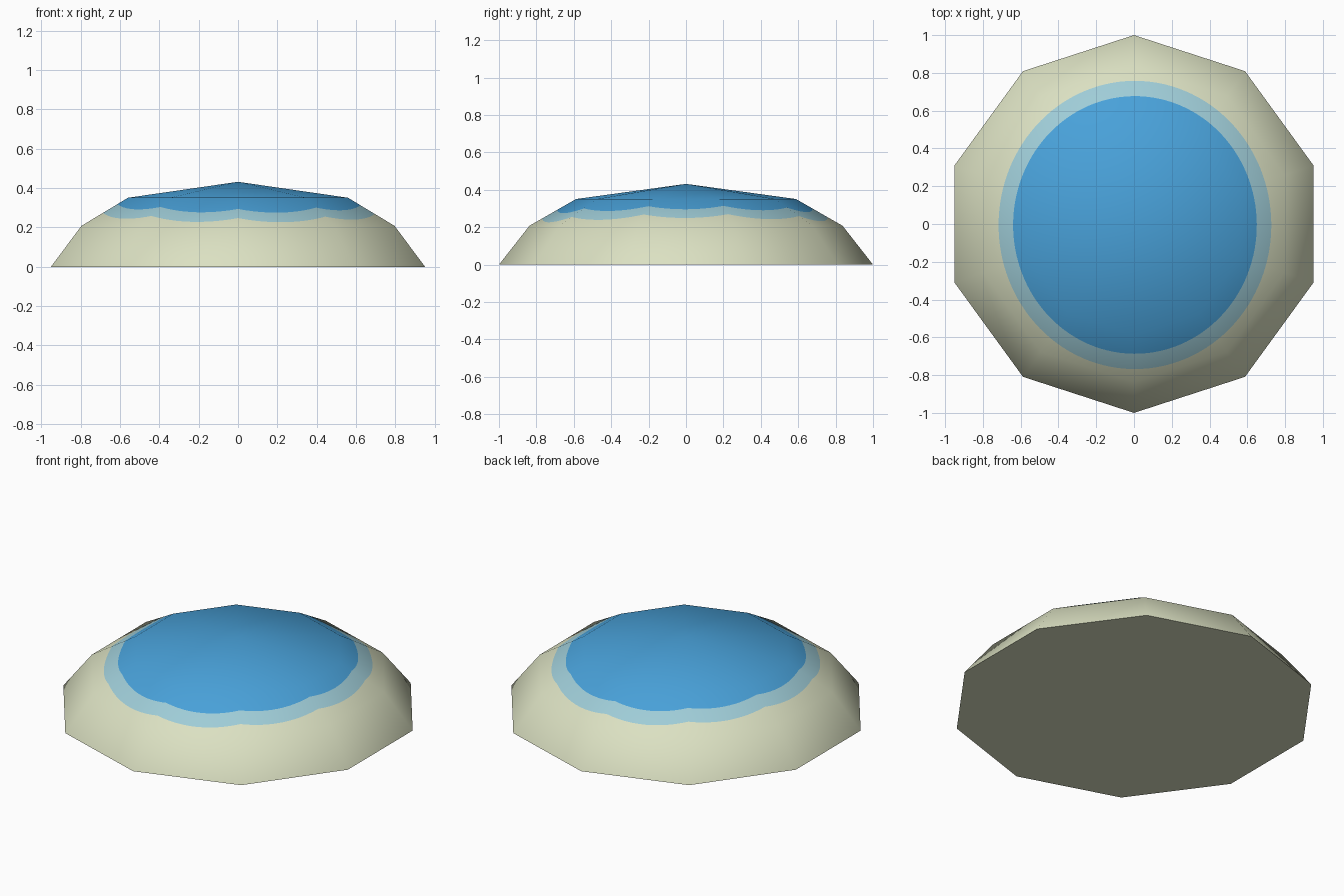
import bpy, bmesh, math
from mathutils import Vector

if "Cube" in bpy.data.objects:
    bpy.data.objects.remove(bpy.data.objects["Cube"])

SIDES, SEG = 10, 12          # ten flat sides, each split for smooth colour borders
N = SIDES * SEG
PROFILE = [(1.0, 0.0), (0.837, 0.208), (0.588, 0.351), (0.0, 0.432)]


def side_radius(t):
    """Radius of the unit decagon at angle t measured from a corner."""
    step = 2 * math.pi / SIDES
    return math.cos(step / 2) / math.cos((t % step) - step / 2)


def height(g):
    """Dome height at fraction g of the decagon radius."""
    for (r0, z0), (r1, z1) in zip(PROFILE, PROFILE[1:]):
        if g >= r1:
            return z0 + (z1 - z0) * (r0 - g) / (r0 - r1)


def oval(rx, ry):
    """Slightly offset painted oval, as fraction of the decagon radius."""
    def frac(t):
        c, s = -math.sin(t), math.cos(t)
        r = 1 / math.sqrt((c / rx) ** 2 + (s / ry) ** 2) + 0.005 * c - 0.005 * s
        return r / side_radius(t)
    return frac


def material(name, rgb):
    m = bpy.data.materials.new(name)
    m.diffuse_color = (*rgb, 1)
    m.use_nodes = True
    m.node_tree.nodes["Principled BSDF"].inputs["Base Color"].default_value = m.diffuse_color
    return m


# rings from the base inwards, with the colour of the band above each one
CREAM, PALE, BLUE = 0, 1, 2
rings = [(lambda t: 1.0, CREAM), (lambda t: 0.837, CREAM),
         (oval(0.722, 0.763), PALE), (oval(0.645, 0.682), BLUE),
         (lambda t: 0.588, BLUE)]

bm = bmesh.new()
loops = []
for frac, _ in rings:
    ring = []
    for i in range(N):
        t = 2 * math.pi * i / N
        g = frac(t)
        r = g * side_radius(t)
        ring.append(bm.verts.new((-r * math.sin(t), r * math.cos(t), height(g))))
    loops.append(ring)
apex = bm.verts.new((0, 0, PROFILE[-1][1]))

for k, (_, colour) in enumerate(rings):
    for i in range(N):
        j = (i + 1) % N
        a, b = loops[k][i], loops[k][j]
        if k + 1 < len(rings):
            f = bm.faces.new((a, b, loops[k + 1][j], loops[k + 1][i]))
        else:
            f = bm.faces.new((a, b, apex))
        f.material_index = colour
        f.smooth = True

# flat closed underside
bm.faces.new(loops[0][::-1])

mesh = bpy.data.meshes.new("domed_pool")
bm.to_mesh(mesh)
bm.free()
for name, rgb in [("cream", (0.71, 0.75, 0.54)), ("pale_blue", (0.345, 0.605, 0.68)),
                  ("water_blue", (0.066, 0.357, 0.695))]:
    mesh.materials.append(material(name, rgb))

# rounded shading over the coarse sides, flat shading underneath
normals = []
for p in mesh.polygons:
    for v in p.vertices:
        co = mesh.vertices[v].co
        n = Vector((co.x, co.y, 0.5 + co.z * 2.2)) if p.normal.z > 0 else Vector((0, 0, -1))
        normals.append(n.normalized())
mesh.normals_split_custom_set(normals)

dome = bpy.data.objects.new("domed_pool", mesh)
bpy.context.collection.objects.link(dome)
